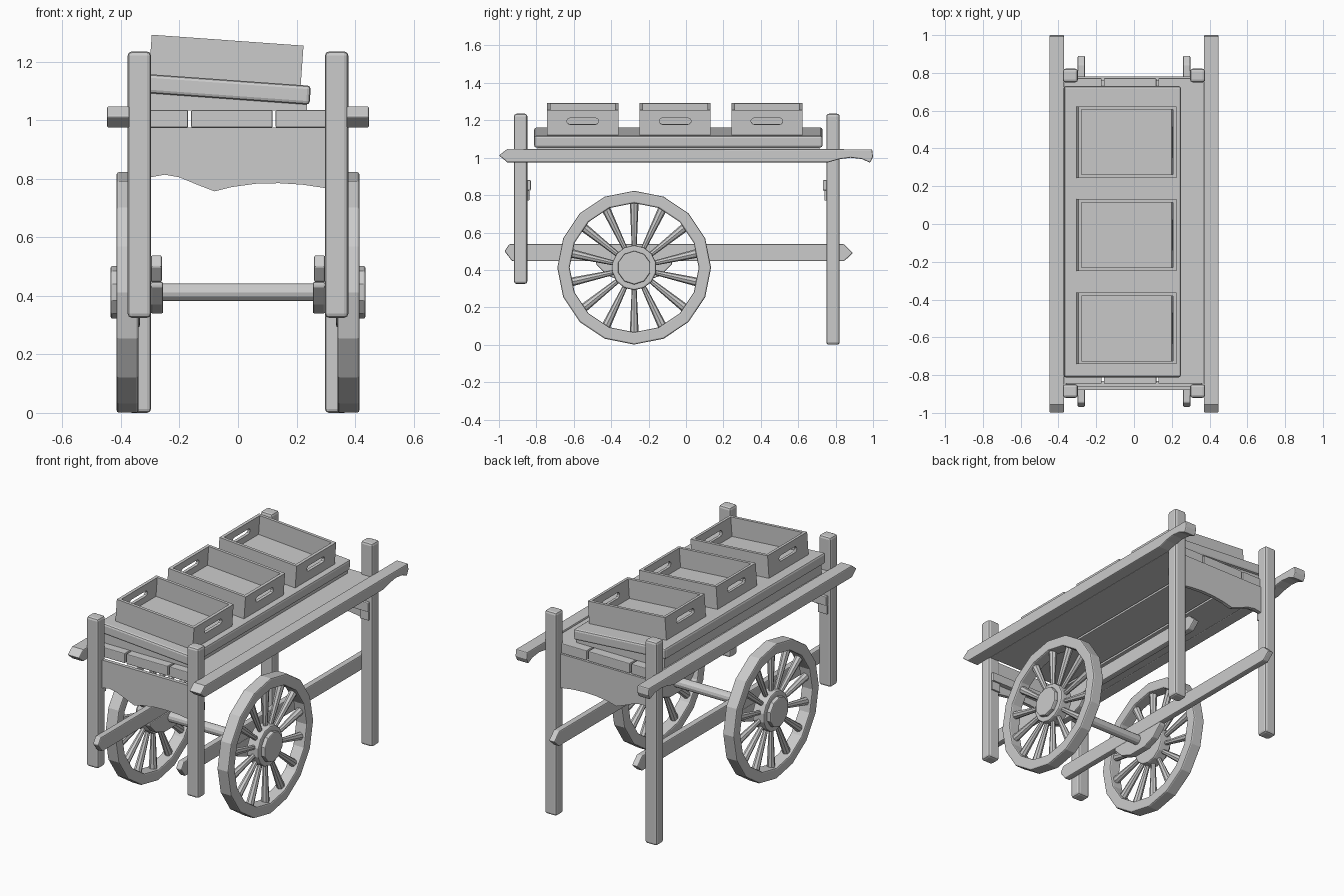
import bpy, bmesh
from math import sin, cos, pi, radians
from mathutils import Matrix, Vector

if "Cube" in bpy.data.objects:
    bpy.data.objects.remove(bpy.data.objects["Cube"])

def place(axis, u, v, w):
    # 2D profile point (u, v) at depth w along the chosen axis
    return Vector((w, u, v)) if axis == 'X' else Vector((u, w, v))

def finish(bm, name, bevel=0.0, mirror=False, matrix=None):
    bmesh.ops.recalc_face_normals(bm, faces=bm.faces)
    me = bpy.data.meshes.new(name)
    bm.to_mesh(me)
    bm.free()
    ob = bpy.data.objects.new(name, me)
    bpy.context.collection.objects.link(ob)
    if matrix:
        ob.matrix_world = matrix
    if bevel:
        m = ob.modifiers.new("soft_edges", 'BEVEL')
        m.width, m.segments, m.angle_limit = bevel, 2, radians(40)
    if mirror:
        ob.modifiers.new("mirror", 'MIRROR')
    return ob

def add_prism(bm, axis, pts, a, b):
    lo = [bm.verts.new(place(axis, u, v, a)) for u, v in pts]
    hi = [bm.verts.new(place(axis, u, v, b)) for u, v in pts]
    bm.faces.new(lo)
    bm.faces.new(hi)
    n = len(pts)
    for i in range(n):
        j = (i + 1) % n
        bm.faces.new((lo[i], lo[j], hi[j], hi[i]))

def add_ring(bm, axis, outer, inner, a, b):
    loops = [[bm.verts.new(place(axis, u, v, w)) for u, v in p]
             for p, w in ((outer, a), (outer, b), (inner, b), (inner, a))]
    n = len(outer)
    for k in range(4):
        p, q = loops[k], loops[(k + 1) % 4]
        for i in range(n):
            j = (i + 1) % n
            bm.faces.new((p[i], p[j], q[j], q[i]))

def add_box(bm, x0, x1, y0, y1, z0, z1):
    add_prism(bm, 'X', [(y0, z0), (y1, z0), (y1, z1), (y0, z1)], x0, x1)

def prism(name, axis, pts, a, b, **kw):
    bm = bmesh.new()
    add_prism(bm, axis, pts, a, b)
    return finish(bm, name, **kw)

def box(name, *dims, **kw):
    bm = bmesh.new()
    add_box(bm, *dims)
    return finish(bm, name, **kw)

def circle(r, n, cy, cz):
    return [(cy + r * sin(2 * pi * i / n), cz + r * cos(2 * pi * i / n)) for i in range(n)]

# Corner posts: short at the front, full height at the back
box("front_post", 0.297, 0.377, -0.92, -0.848, 0.325, 1.235, bevel=0.014, mirror=True)
box("back_post", 0.297, 0.377, 0.75, 0.822, 0.0, 1.235, bevel=0.014, mirror=True)

# Side rails with a pointed front and a carved handle at the back
rail = [(-1, 1.012), (-0.955, 0.975), (0.76, 0.975), (0.82, 0.992), (0.88, 1.0),
        (0.94, 0.993), (0.985, 0.973), (1.0, 1.005), (0.995, 1.045), (-0.955, 1.047)]
prism("side_rail", 'X', rail, 0.37, 0.448, bevel=0.006, mirror=True)

# Lower beams with pointed ends
beam = [(-0.97, 0.5), (-0.93, 0.447), (0.845, 0.447), (0.893, 0.49), (0.845, 0.538), (-0.945, 0.538)]
prism("lower_beam", 'X', beam, 0.26, 0.298, bevel=0.006, mirror=True)

# Deck planks
for x0, x1 in ((-0.372, -0.171), (-0.16, 0.118), (0.129, 0.372)):
    box("deck_plank", x0, x1, -0.845, 0.772, 0.975, 1.035, bevel=0.004)

# Carved end aprons and the battens behind them
apron = [(-0.3, 0.975), (-0.3, 0.805), (-0.25, 0.814), (-0.2, 0.805), (-0.14, 0.78), (-0.08, 0.757),
         (-0.02, 0.772), (0.06, 0.783), (0.14, 0.785), (0.22, 0.78), (0.3, 0.768), (0.3, 0.975)]
for y, s in ((-0.848, 1), (0.75, -1)):
    yc = y - s * 0.01
    prism("end_apron", 'Y', apron, yc - s * 0.022, yc)
    a, b = sorted((y - s * 0.02, y + s * 0.018))
    box("apron_batten", -0.36, 0.36, a, b, 0.825, 0.88, bevel=0.004)
    a, b = sorted((y - s * 0.01, y + s * 0.01))
    box("batten_cleat", 0.3, 0.36, a, b, 0.77, 0.825, bevel=0.003, mirror=True)

# Axle and its bearing blocks
CY, CZ, R = -0.277, 0.412, 0.411
prism("axle", 'X', circle(0.03, 12, CY, CZ), -0.36, 0.36)
block = [(-0.48, 0.447), (-0.48, 0.43), (-0.42, 0.37), (-0.34, 0.34), (-0.215, 0.34),
         (-0.135, 0.37), (-0.075, 0.43), (-0.075, 0.447)]
prism("axle_block", 'X', block, 0.256, 0.298, bevel=0.005, mirror=True)

# Wheels: rim, tapered spokes and stepped hub
bm = bmesh.new()
add_ring(bm, 'X', circle(R, 16, CY, CZ), circle(0.345, 16, CY, CZ), 0.34, 0.415)
finish(bm, "wheel_rim", bevel=0.008, mirror=True)
bm = bmesh.new()
N = 14
for i in range(N):
    spin = Matrix.Translation((0.377, CY, CZ)) @ Matrix.Rotation(2 * pi * i / N, 4, 'X')
    bmesh.ops.create_cone(bm, cap_ends=True, segments=8, radius1=0.012, radius2=0.024, depth=0.27,
                          matrix=spin @ Matrix.Translation((0, 0, 0.22)))
finish(bm, "wheel_spokes", mirror=True)
prism("wheel_hub", 'X', circle(0.12, 14, CY, CZ), 0.335, 0.412, bevel=0.008, mirror=True)
prism("hub_cap", 'X', circle(0.09, 10, CY, CZ), 0.40, 0.435, bevel=0.006, mirror=True)

# Tilted display board resting on a wedge
prism("display_wedge", 'Y', [(-0.355, 1.034), (0.235, 1.034), (0.235, 1.065), (-0.355, 1.11)], -0.795, 0.715)
tilt = Matrix.Translation((-0.06, 0, 1.14)) @ Matrix.Rotation(radians(4.1), 4, 'Y')
box("display_board", -0.31, 0.31, -0.812, 0.73, -0.065, 0, bevel=0.012, matrix=tilt)

# Open crates with slotted hand holes in both ends
W, H, T, L0, L1 = 0.19, 0.135, 0.018, -0.245, 0.275
slot = [(s * (0.068 + 0.017 * cos(t)), 0.075 + s * 0.017 * sin(t))
        for s in (1, -1) for t in [radians(-90 + 36 * k) for k in range(6)]]
half = [(0.068, 0), (W, 0), (W, 0.06), (W, 0.09), (W, H), (0.068, H)]
frame = half + [(-u, H - v) for u, v in half]
for cy in (-0.552, -0.058, 0.433):
    bm = bmesh.new()
    add_ring(bm, 'X', frame, slot, L0, L0 + T)
    add_ring(bm, 'X', frame, slot, L1 - T, L1)
    add_box(bm, L0 + T, L1 - T, -W, -W + T, 0, H)
    add_box(bm, L0 + T, L1 - T, W - T, W, 0, H)
    add_box(bm, L0 + T, L1 - T, -W + T, W - T, 0.001, 0.018)
    finish(bm, "crate", matrix=tilt @ Matrix.Translation((0, cy, 0)))
